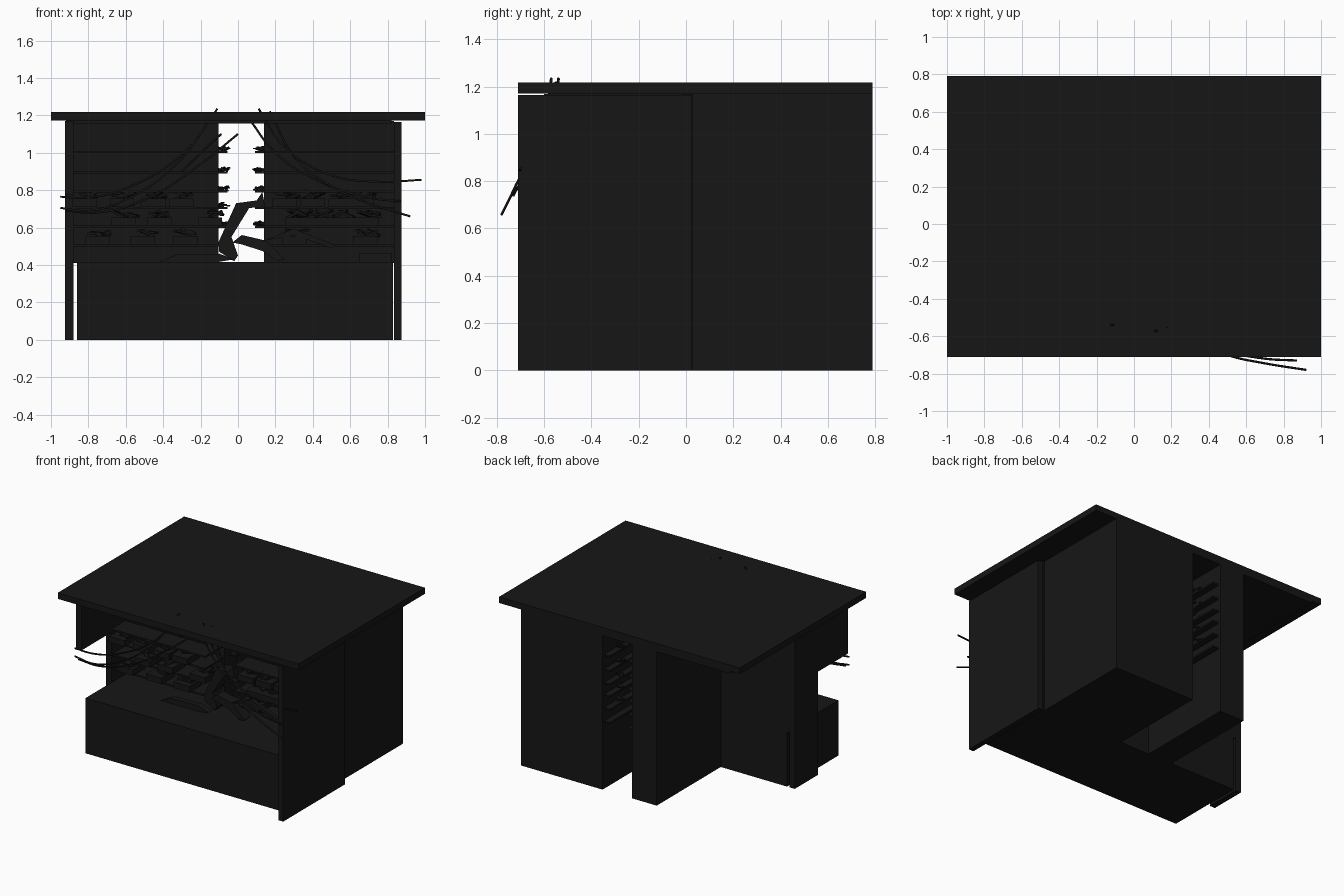
import bpy, bmesh, math, random
from mathutils import Vector

if "Cube" in bpy.data.objects:
    bpy.data.objects.remove(bpy.data.objects["Cube"])

random.seed(4)
mat = bpy.data.materials.new("charcoal")
mat.diffuse_color = (0.008, 0.008, 0.008, 1)
mat.use_nodes = True
mat.node_tree.nodes["Principled BSDF"].inputs["Base Color"].default_value = mat.diffuse_color


def finish(name, bm):
    bmesh.ops.recalc_face_normals(bm, faces=bm.faces[:])
    me = bpy.data.meshes.new(name)
    bm.to_mesh(me)
    bm.free()
    ob = bpy.data.objects.new(name, me)
    bpy.context.collection.objects.link(ob)
    me.materials.append(mat)
    return ob


def box(name, x0, x1, y0, y1, z0, z1):
    bm = bmesh.new()
    bmesh.ops.create_cube(bm, size=1)
    for v in bm.verts:
        v.co = ((x0 + x1) / 2 + v.co.x * (x1 - x0),
                (y0 + y1) / 2 + v.co.y * (y1 - y0),
                (z0 + z1) / 2 + v.co.z * (z1 - z0))
    return finish(name, bm)


def prism(name, outline, y, depth):
    """Extrude an x-z outline along y."""
    bm = bmesh.new()
    f = bm.faces.new([bm.verts.new((px, y - depth / 2, pz)) for px, pz in outline])
    r = bmesh.ops.extrude_face_region(bm, geom=[f])
    vs = [g for g in r["geom"] if isinstance(g, bmesh.types.BMVert)]
    bmesh.ops.translate(bm, verts=vs, vec=(0, depth, 0))
    return finish(name, bm)


def scrap(name, x, y, z, size):
    """Crumpled pile of thin leaning plates."""
    bm = bmesh.new()
    for _ in range(4):
        r = bmesh.ops.create_cube(bm, size=1)
        ang = random.uniform(-0.5, 0.5)
        turn = random.uniform(-0.6, 0.6)
        off = Vector((random.uniform(-.4, .4) * size, random.uniform(-.3, .3) * size,
                      random.uniform(0.1, 0.3) * size))
        for v in r["verts"]:
            p = Vector((v.co.x * size * .8, v.co.y * size * .5, v.co.z * size * .14))
            a = Vector((p.x * math.cos(ang) - p.z * math.sin(ang), p.y,
                        p.x * math.sin(ang) + p.z * math.cos(ang)))
            v.co = Vector((a.x * math.cos(turn) - a.y * math.sin(turn),
                           a.x * math.sin(turn) + a.y * math.cos(turn), a.z)) + off + Vector((x, y, z))
    return finish(name, bm)


def cable(name, pts, radius=0.006):
    cu = bpy.data.curves.new(name, "CURVE")
    cu.dimensions = "3D"
    cu.bevel_depth = radius
    cu.bevel_resolution = 1
    cu.resolution_u = 6
    cu.use_fill_caps = True
    sp = cu.splines.new("BEZIER")
    sp.bezier_points.add(len(pts) - 1)
    for bp, p in zip(sp.bezier_points, pts):
        bp.co = p
        bp.handle_left_type = bp.handle_right_type = "AUTO"
    ob = bpy.data.objects.new(name, cu)
    bpy.context.collection.objects.link(ob)
    cu.materials.append(mat)


# Roof and ceiling
box("roof", -1, 1, -.71, .79, 1.172, 1.218)
box("ceiling", -.92, .82, -.58, .79, 1.155, 1.173)

# Counter and side walls
box("counter", -.86, .83, -.58, .03, 0, .415)
box("right_wall", .833, .873, -.71, .025, 0, 1.165)
box("left_wall", -.925, -.88, -.245, .03, 0, 1.17)
box("left_upper_panel", -.925, -.88, -.6, -.245, .775, 1.17)

# Rear rooms either side of the passage
box("right_back_room", .14, .82, .02, .79, 0, 1.17)
box("left_passage_wall", -.31, -.105, .03, .79, 0, 1.17)

# Shelf backs, boards and loose goods facing the counter
levels = (.51, .61, .71, .80, .90, 1.01)
for side, x0, x1 in (("left", -.885, -.105), ("right", .14, .835)):
    box(side + "_shelf_back", x0, x1, -.01, .03, .41, 1.17)
    for z in levels:
        box(side + "_shelf", x0, x1, -.24, 0, z - .012, z)
for z, spots in ((.51, (-.75, -.51, -.28, .30, .68)), (.61, (-.61, -.42, -.15, .32, .44, .56, .69)),
                 (.71, (-.82, -.62, -.45, -.30, .25, .40, .55, .66))):
    for x in spots:
        box("goods_box", x - .065, x + .065, -.27, -.12, z, z + .045)
        scrap("goods_scrap", x + .01, -.2, z + .045, .09)
box("counter_box", .65, .82, -.3, -.12, .415, .465)

# Ledges inside the passage, with scraps resting on them
for z in levels:
    for side, x0, x1 in (("left", -.11, -.055), ("right", .092, .145)):
        box(side + "_passage_ledge", x0, x1, .05, .77, z - .012, z)
        if z > .55:
            for y in (.15, .4, .62):
                scrap("passage_scrap", (x0 + x1) / 2, y, z, .05)

# Bent mechanical limbs lying on the counter
prism("upper_limb", [(-.02, .42), (-.1, .47), (-.105, .52), (-.01, .73), (.1, .745),
                     (.13, .79), (.145, .71), (.06, .705), (-.035, .55), (0, .45)], -.2, .1)
prism("lower_limb", [(-.03, .52), (.02, .56), (.15, .53), (.25, .43), (.21, .42),
                     (.13, .475), (.02, .51)], -.24, .08)
prism("long_blade", [(.14, .53), (.3, .595), (.52, .505), (.5, .49), (.3, .56)], -.26, .03)
prism("low_blade", [(-.42, .416), (-.33, .455), (-.1, .46), (-.02, .43), (-.1, .417)], -.3, .04)

# Hanging cables swooping from the roof
for p in ([(-.11, -.54, 1.235), (-.3, -.55, .99), (-.6, -.56, .81), (-.8, -.57, .76), (-.95, -.58, .765)],
          [(-.13, -.55, 1.2), (-.34, -.56, .93), (-.62, -.57, .74), (-.8, -.58, .69), (-.95, -.58, .705)],
          [(0, -.45, 1.1), (-.2, -.5, .94), (-.5, -.54, .75), (-.75, -.57, .68), (-.92, -.58, .69)]):
    cable("left_cable", p)
for p in ([(.11, -.57, 1.235), (.25, -.6, 1.03), (.5, -.67, .88), (.75, -.70, .845), (.98, -.70, .855)],
          [(.17, -.55, 1.22), (.3, -.6, .98), (.5, -.7, .82), (.7, -.745, .73), (.92, -.78, .66)],
          [(.06, -.55, 1.18), (.2, -.58, 1.0), (.45, -.67, .84), (.7, -.72, .76), (.87, -.73, .74)]):
    cable("right_cable", p)
cable("stray_cable", [(-.09, -.35, 1.1), (-.2, -.3, 1.0), (-.3, -.25, .9)])
